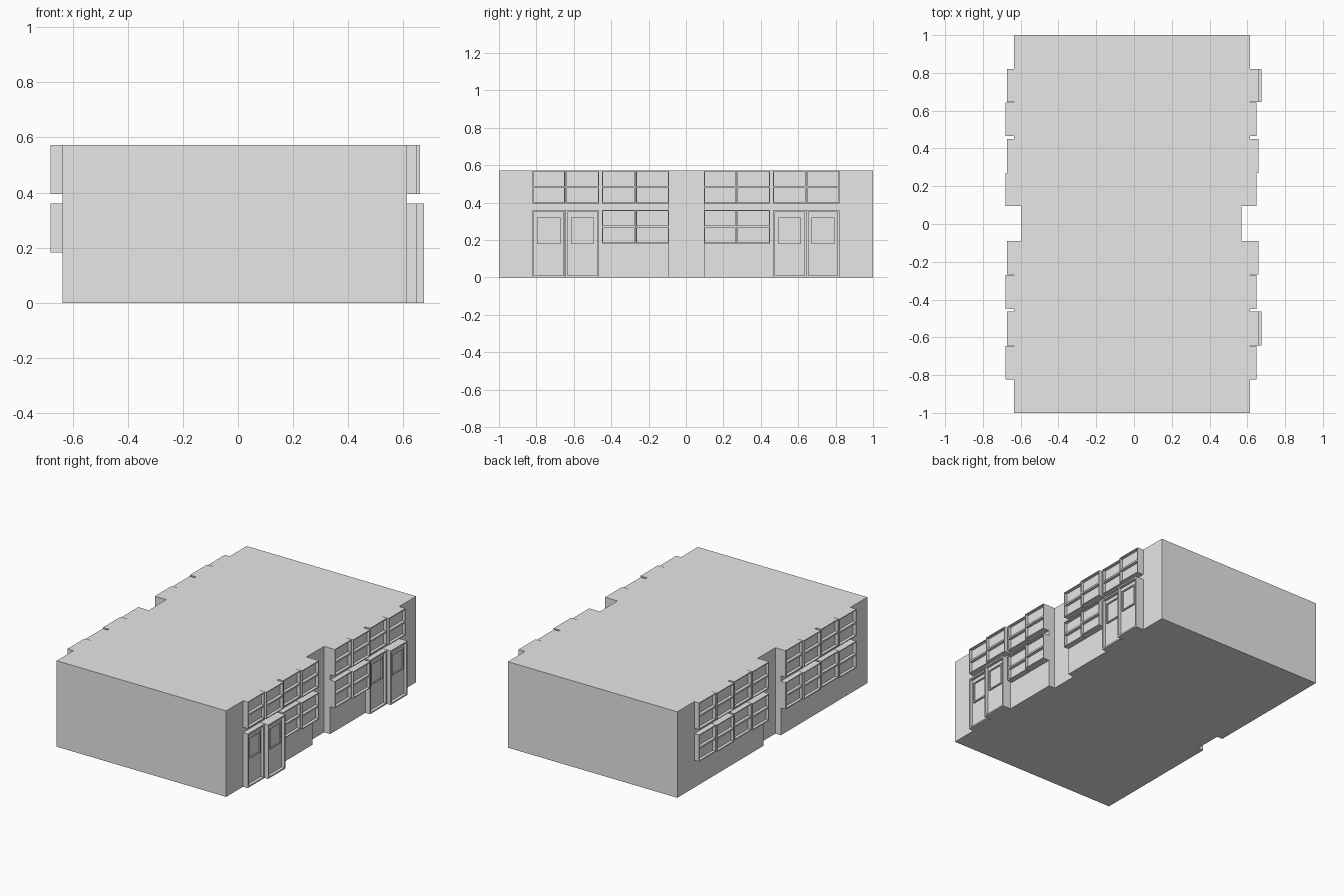
import bpy, bmesh
from mathutils import Matrix, Vector

cube = bpy.data.objects.get("Cube")
if cube:
    bpy.data.objects.remove(cube, do_unlink=True)

HEIGHT = 0.573
LEFT_WALL, RIGHT_WALL = -0.636, 0.613

grey = bpy.data.materials.new("plain_grey")
grey.use_nodes = True
grey.diffuse_color = (0.8, 0.8, 0.8, 1)
grey.node_tree.nodes["Principled BSDF"].inputs["Base Color"].default_value = (0.8, 0.8, 0.8, 1)


def finish(bm, name):
    bmesh.ops.recalc_face_normals(bm, faces=bm.faces)
    mesh = bpy.data.meshes.new(name)
    bm.to_mesh(mesh)
    bm.free()
    mesh.materials.append(grey)
    obj = bpy.data.objects.new(name, mesh)
    bpy.context.collection.objects.link(obj)


def panel(name, inner, outer, ys, zs, border, depth, split=False):
    """Box standing off a wall, with one or two recessed panes in its outer face."""
    side = 1 if outer > inner else -1
    size = Vector((abs(outer - inner), ys[1] - ys[0], zs[1] - zs[0]))
    centre = Vector((inner + outer, sum(ys), sum(zs))) / 2
    bm = bmesh.new()
    bmesh.ops.create_cube(bm, size=1, matrix=Matrix.LocRotScale(centre, None, size))
    if split:
        bmesh.ops.bisect_plane(bm, geom=bm.verts[:] + bm.edges[:] + bm.faces[:],
                               plane_co=centre, plane_no=(0, 0, 1))
    bm.normal_update()
    panes = [f for f in bm.faces if f.normal.x * side > 0.9]
    bmesh.ops.inset_individual(bm, faces=panes, thickness=border, depth=0)
    pushed = bmesh.ops.extrude_discrete_faces(bm, faces=panes)["faces"]
    for f in pushed:
        bmesh.ops.translate(bm, verts=f.verts[:], vec=(-side * depth, 0, 0))
    finish(bm, name)


# Main block, with a full-height niche in the middle of each long side
outline = [(LEFT_WALL, -1), (RIGHT_WALL, -1), (RIGHT_WALL, -0.09), (0.568, -0.09),
           (0.568, 0.095), (RIGHT_WALL, 0.095), (RIGHT_WALL, 1), (LEFT_WALL, 1),
           (LEFT_WALL, 0.095), (-0.595, 0.095), (-0.595, -0.09), (LEFT_WALL, -0.09)]
body = bmesh.new()
base = body.faces.new([body.verts.new((x, y, 0)) for x, y in outline])
top = bmesh.ops.extrude_face_region(body, geom=[base])["geom"]
bmesh.ops.translate(body, vec=(0, 0, HEIGHT),
                    verts=[v for v in top if isinstance(v, bmesh.types.BMVert)])
finish(body, "building_block")

# Bays along each long side, alternating shallow and deep
bays = [(-0.822, -0.646), (-0.644, -0.464), (-0.449, -0.269), (-0.267, -0.09),
        (0.095, 0.269), (0.271, 0.45), (0.465, 0.643), (0.645, 0.821)]
door_bays = (0, 1, 6, 7)
upper, lower, door = (0.395, HEIGHT), (0.182, 0.36), (0, 0.36)

for i, ys in enumerate(bays):
    deep = i % 2 == 1
    left_face = -0.672 if deep else -0.68
    right_face = 0.66 if deep else 0.648
    for level, zs in (("upper", upper), ("lower", lower)):
        panel(f"{level}_window_right_{i}", LEFT_WALL, left_face, ys, zs, 0.008, 0.02, True)
        if level == "upper" or i not in door_bays:
            panel(f"{level}_window_left_{i}", RIGHT_WALL, right_face, ys, zs, 0.008, 0.02, True)
    # Doors with a framed pane in the upper half
    if i in door_bays:
        face = 0.674 if deep else 0.648
        panel(f"door_{i}", RIGHT_WALL, face, ys, door, 0.014, 0.02)
        mid = sum(ys) / 2
        panel(f"door_pane_{i}", face - 0.02, face - 0.01,
              (mid - 0.062, mid + 0.062), (0.18, 0.322), 0.011, 0.008)
